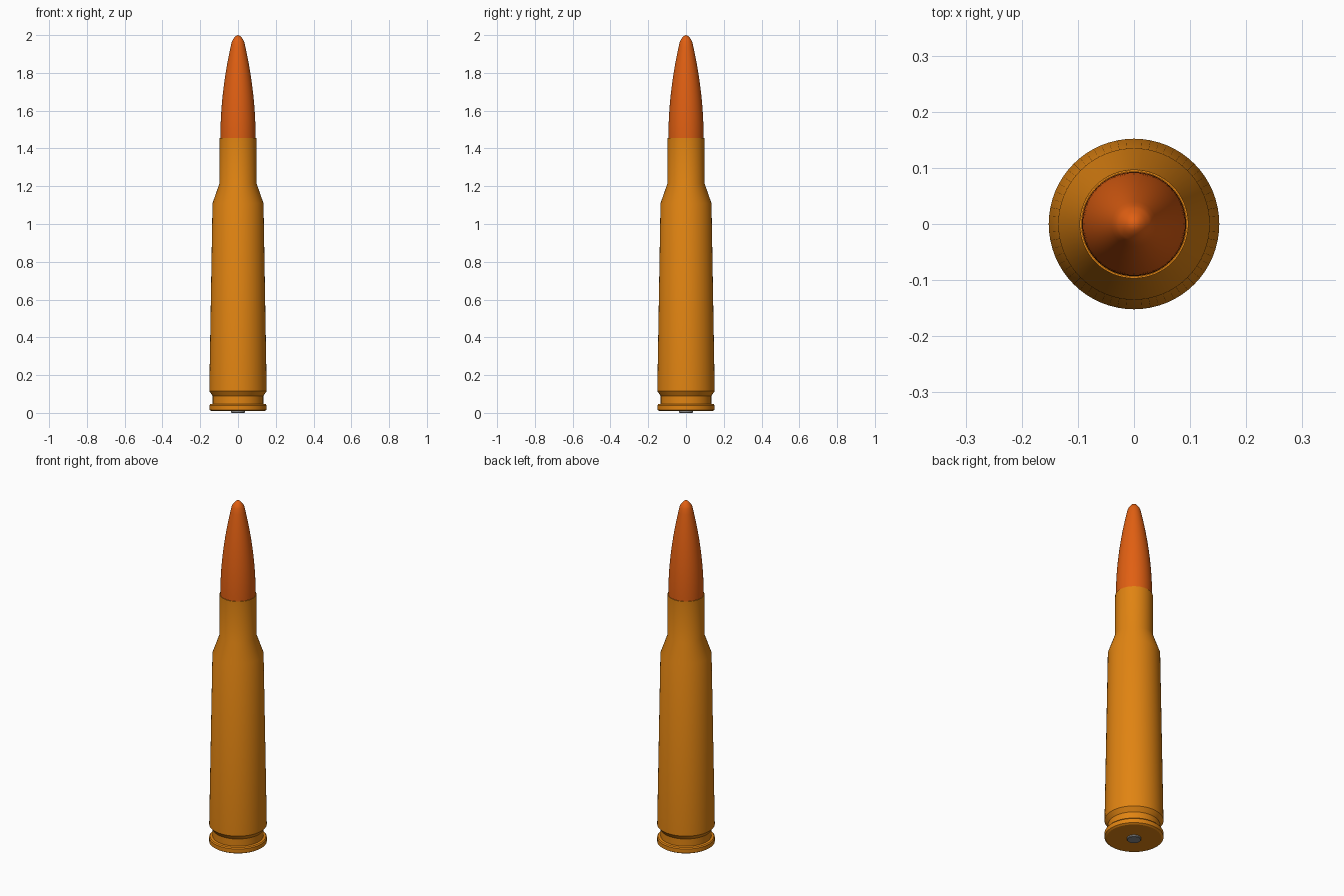
import bpy, bmesh, math

if "Cube" in bpy.data.objects:
    bpy.data.objects.remove(bpy.data.objects["Cube"])

SIDES = 64


def material(name, rgb):
    m = bpy.data.materials.new(name)
    m.diffuse_color = (*rgb, 1)
    m.use_nodes = True
    m.node_tree.nodes["Principled BSDF"].inputs["Base Color"].default_value = m.diffuse_color
    return m


def lathe(name, profile, mat):
    """Revolve (radius, z) points, listed bottom to top, around z."""
    bm = bmesh.new()
    rings = []
    for r, z in profile:
        if r == 0:
            rings.append([bm.verts.new((0, 0, z))] * SIDES)
        else:
            rings.append([bm.verts.new((r * math.cos(a), r * math.sin(a), z))
                          for a in (2 * math.pi * i / SIDES for i in range(SIDES))])
    for lo, hi in zip(rings, rings[1:]):
        for i in range(SIDES):
            j = (i + 1) % SIDES
            bm.faces.new(list(dict.fromkeys((lo[i], lo[j], hi[j], hi[i]))))
    bmesh.ops.recalc_face_normals(bm, faces=bm.faces)
    mesh = bpy.data.meshes.new(name)
    bm.to_mesh(mesh)
    bm.free()
    mesh.materials.append(mat)
    ob = bpy.data.objects.new(name, mesh)
    bpy.context.collection.objects.link(ob)
    bpy.ops.object.select_all(action='DESELECT')
    ob.select_set(True)
    bpy.context.view_layer.objects.active = ob
    bpy.ops.object.shade_smooth_by_angle(angle=math.radians(30))
    return ob


brass = material("brass", (0.75, 0.23, 0.006))
copper = material("copper", (0.75, 0.115, 0.006))
steel = material("steel", (0.25, 0.25, 0.25))

# Case: base, rim, extractor groove, tapered body, shoulder, neck and lip
lathe("case", [
    (0, 0.01), (0.142, 0.01), (0.152, 0.016), (0.152, 0.04), (0.147, 0.046),
    (0.134, 0.048), (0.134, 0.09), (0.152, 0.115), (0.135, 1.11),
    (0.098, 1.215), (0.097, 1.455), (0.0935, 1.455), (0.0935, 1.41), (0, 1.41),
], brass)

# Bullet: straight seat, curved ogive and rounded tip
ogive = []
for i in range(17):
    t = i / 16
    ogive.append((0.093 - 0.06 * t ** 1.9, 1.47 + 0.495 * t))
tip = [(0.028, 1.975), (0.021, 1.985), (0.012, 1.995), (0, 2.0)]
lathe("bullet", [(0, 1.41), (0.093, 1.41)] + ogive + tip, copper)

# Primer disc in the base
lathe("primer", [(0, 0), (0.034, 0), (0.037, 0.003), (0.037, 0.012), (0, 0.012)], steel)
